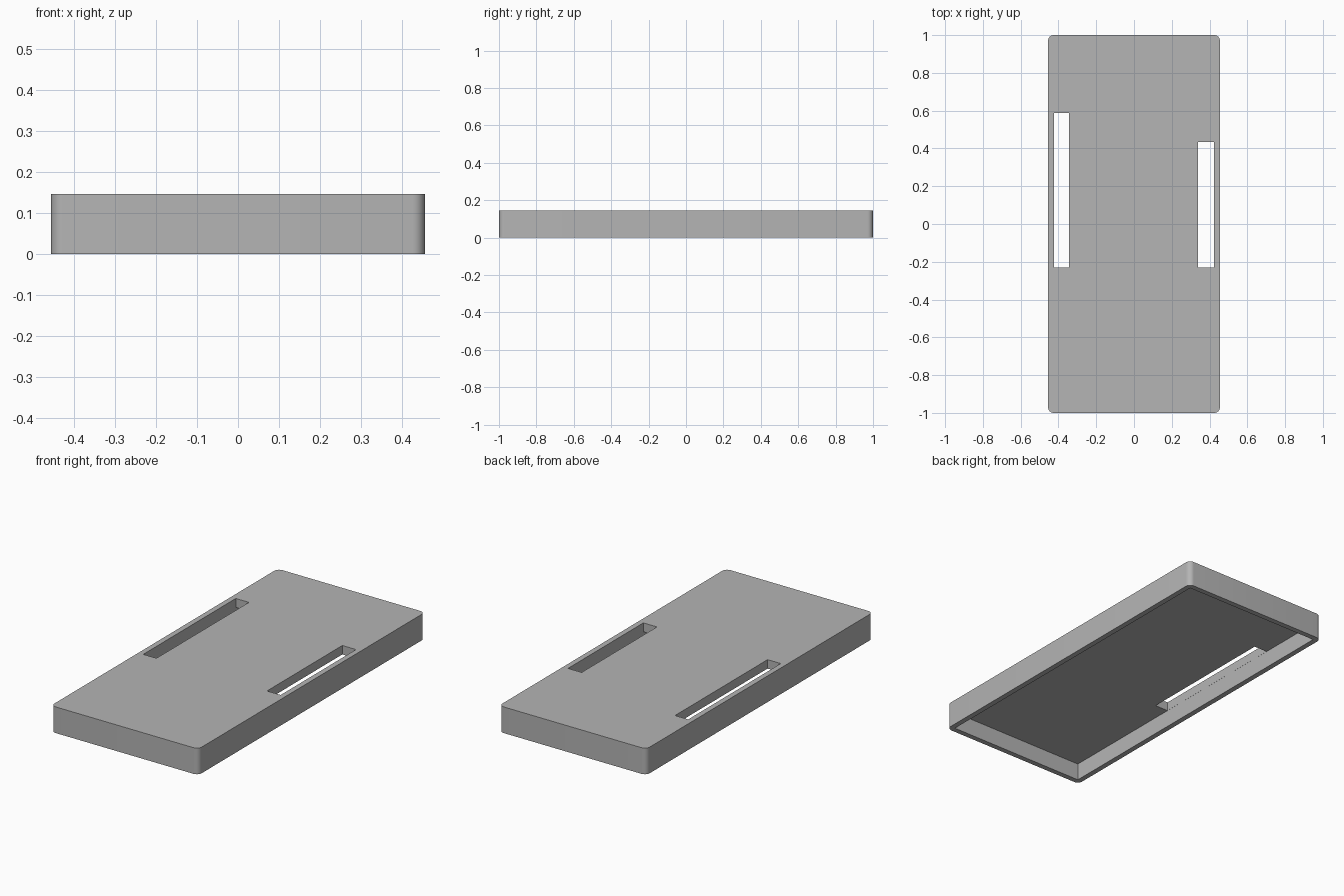
import bpy
import bmesh

WIDTH, LENGTH, HEIGHT = 0.91, 2.0, 0.146
WALL, PLATE = 0.03, 0.05

default_cube = bpy.data.objects.get("Cube")
if default_cube:
    bpy.data.objects.remove(default_cube, do_unlink=True)

grey = bpy.data.materials.new("plain grey")
grey.use_nodes = True
colour = (0.46, 0.46, 0.46, 1.0)
grey.diffuse_color = colour
grey.node_tree.nodes["Principled BSDF"].inputs["Base Color"].default_value = colour


def box(name, x, y, z, corner_radius=0.0):
    """Box between the given ranges, with optional rounded upright edges."""
    bm = bmesh.new()
    bmesh.ops.create_cube(bm, size=1.0)
    for v in bm.verts:
        for axis, (low, high) in enumerate((x, y, z)):
            v.co[axis] = high if v.co[axis] > 0 else low
    if corner_radius:
        upright = [e for e in bm.edges
                   if abs(e.verts[0].co.z - e.verts[1].co.z) > 0.01]
        bmesh.ops.bevel(bm, geom=upright, offset=corner_radius, segments=8,
                        profile=0.5, affect='EDGES')
    mesh = bpy.data.meshes.new(name)
    bm.to_mesh(mesh)
    bm.free()
    mesh.materials.append(grey)
    obj = bpy.data.objects.new(name, mesh)
    bpy.context.collection.objects.link(obj)
    return obj


# Outer shell with rounded corners
half_x, half_y = WIDTH / 2, LENGTH / 2
cover = box("cover", (-half_x, half_x), (-half_y, half_y), (0, HEIGHT), WALL)

# Square-cornered hollow underneath, and a slot along each side wall
in_x, in_y = half_x - WALL, half_y - WALL
slot_z = (HEIGHT - PLATE - 0.02, HEIGHT + 0.1)
slot_edge = in_x - 0.0005
cutters = [
    box("hollow_cutter", (-in_x, in_x), (-in_y, in_y), (-0.1, HEIGHT - PLATE)),
    box("right_slot_cutter", (-slot_edge, -0.343), (-0.23, 0.587), slot_z),
    box("left_slot_cutter", (0.34, slot_edge), (-0.23, 0.435), slot_z),
]

bpy.ops.object.select_all(action='DESELECT')
cover.select_set(True)
bpy.context.view_layer.objects.active = cover
for cutter in cutters:
    cutter.hide_render = True
    cut = cover.modifiers.new(cutter.name, 'BOOLEAN')
    cut.operation = 'DIFFERENCE'
    cut.solver = 'EXACT'
    cut.object = cutter
    bpy.ops.object.modifier_apply(modifier=cut.name)
    bpy.data.objects.remove(cutter, do_unlink=True)

# Smooth corners, crisp rims
bpy.ops.object.shade_smooth_by_angle(angle=0.5)
